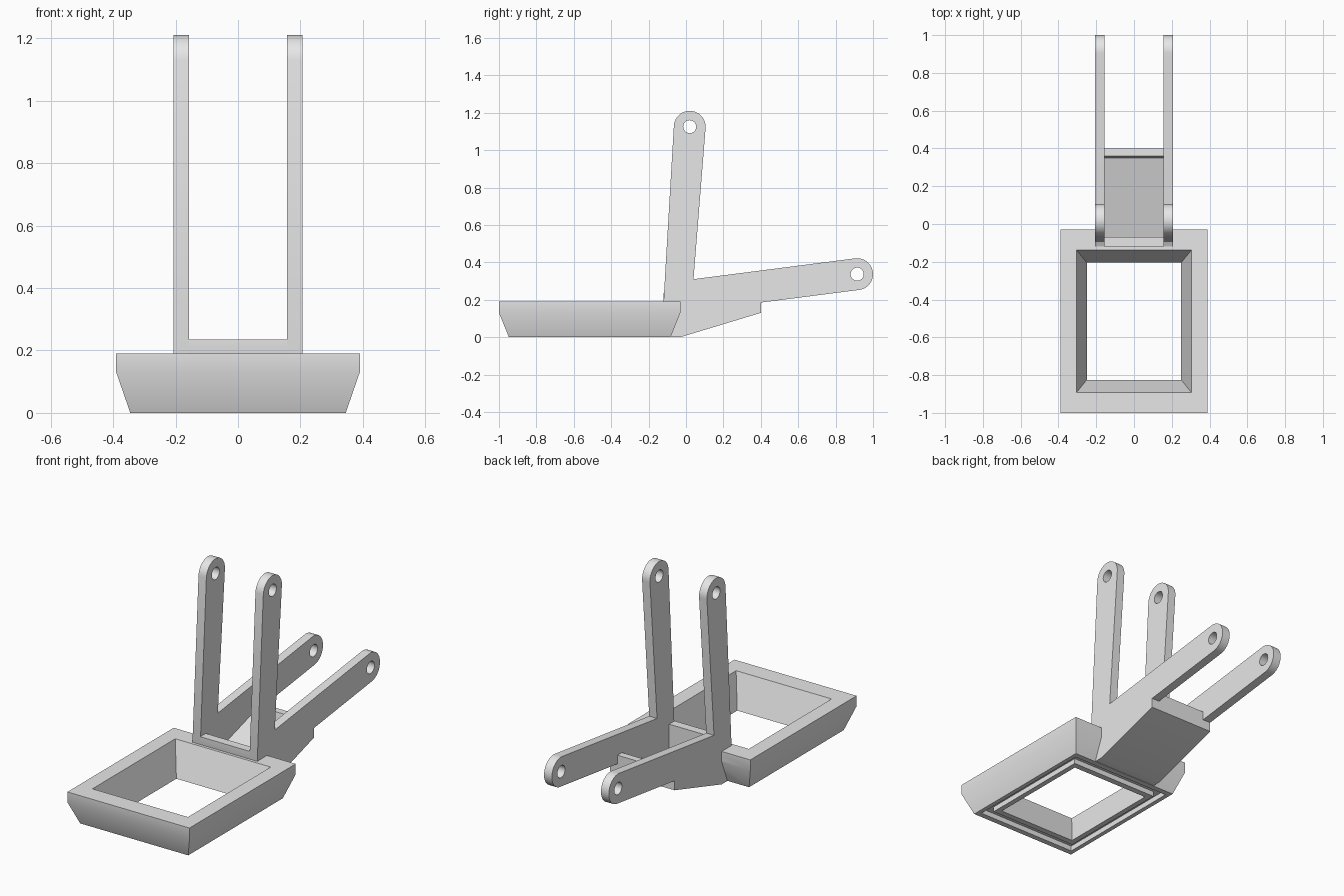
import bpy
import bmesh
from math import cos, sin, radians, tau
from mathutils import Vector

cube = bpy.data.objects.get("Cube")
if cube:
    bpy.data.objects.remove(cube, do_unlink=True)

GREY = (0.8, 0.8, 0.8, 1.0)
grey = bpy.data.materials.new("plain grey")
grey.use_nodes = True
grey.diffuse_color = GREY
grey.node_tree.nodes["Principled BSDF"].inputs["Base Color"].default_value = GREY


def add_object(name, mesh):
    mesh.materials.clear()
    mesh.materials.append(grey)
    obj = bpy.data.objects.new(name, mesh)
    bpy.context.collection.objects.link(obj)
    return obj


def clean(bm, mesh):
    bmesh.ops.remove_doubles(bm, verts=bm.verts, dist=0.0001)
    bmesh.ops.recalc_face_normals(bm, faces=bm.faces)
    bm.to_mesh(mesh)
    bm.free()


def arc(centre, radius, start, end, steps):
    """Points along an arc, angles in degrees."""
    angles = [radians(start + (end - start) * i / steps) for i in range(steps + 1)]
    return [(centre[0] + radius * cos(a), centre[1] + radius * sin(a)) for a in angles]


def side_prism(name, loops, x0, x1):
    """Extrude a (y, z) outline, with optional hole outlines, from x0 to x1."""
    curve = bpy.data.curves.new(name, "CURVE")
    curve.dimensions = "2D"
    curve.fill_mode = "BOTH"
    curve.extrude = (x1 - x0) / 2
    for loop in loops:
        spline = curve.splines.new("POLY")
        spline.points.add(len(loop) - 1)
        for point, (y, z) in zip(spline.points, loop):
            point.co = (y, z, 0, 1)
        spline.use_cyclic_u = True
    helper = bpy.data.objects.new(name, curve)
    mesh = bpy.data.meshes.new_from_object(helper)
    bpy.data.objects.remove(helper)
    bpy.data.curves.remove(curve)
    bm = bmesh.new()
    bm.from_mesh(mesh)
    for v in bm.verts:
        y, z, x = v.co
        v.co = Vector((x + (x0 + x1) / 2, y, z))
    clean(bm, mesh)
    mesh.name = name
    return add_object(name, mesh)


# Rectangular frame: nested rectangles (half width, half depth, height)
RINGS = [(0.345, 0.432, 0), (0.39, 0.485, 0.13), (0.39, 0.485, 0.19),
         (0.305, 0.378, 0.19), (0.25, 0.31, 0), (0.28, 0.345, 0),
         (0.28, 0.345, 0.03), (0.32, 0.40, 0.03), (0.32, 0.40, 0)]
bm = bmesh.new()
rings = [[bm.verts.new((sx * hx, -0.515 + sy * hy, z))
          for sx, sy in ((-1, -1), (1, -1), (1, 1), (-1, 1))] for hx, hy, z in RINGS]
for a, b in zip(rings, rings[1:] + rings[:1]):
    for i in range(4):
        j = (i + 1) % 4
        bm.faces.new((a[i], a[j], b[j], b[i]))
mesh = bpy.data.meshes.new("frame")
clean(bm, mesh)
frame = add_object("frame", mesh)

# Tray between the arms: front crossbar, sloped floor and back lip
INNER, OUTER = 0.157, 0.207
tray = side_prism("tray", [[
    (-0.08, 0), (-0.03, 0), (0.4, 0.13), (0.4, 0.235), (0.36, 0.235), (0.35, 0.185),
    (-0.07, 0.06), (-0.07, 0.235), (-0.12, 0.235), (-0.12, 0.19), (-0.09, 0.05)]],
    -INNER, INNER)

# Clear the tray pocket out of the frame's rear bar
cutter = side_prism("pocket_cutter", [[
    (-0.07, 0.06), (0.05, 0.0957), (0.05, 0.3), (-0.07, 0.3)]], -INNER, INNER)
cutter.hide_render = True
cut = frame.modifiers.new("pocket", "BOOLEAN")
cut.operation = "DIFFERENCE"
cut.solver = "EXACT"
cut.object = cutter
bpy.context.view_layer.objects.active = frame
bpy.ops.object.modifier_apply(modifier=cut.name)
bpy.data.objects.remove(cutter, do_unlink=True)

# Side brackets: upright arm and rear arm with rounded, drilled ends
TOP_PIVOT, REAR_PIVOT = (0.02, 1.125), (0.915, 0.337)
outline = [(-0.08, 0), (-0.03, 0), (0.4, 0.13), (0.4, 0.185)]
outline += arc(REAR_PIVOT, 0.085, -83, 97, 24)
outline += [(0.04, 0.31)]
outline += arc(TOP_PIVOT, 0.085, -4, 176, 24)
outline += [(-0.12, 0.19), (-0.09, 0.05)]
holes = [arc(p, 0.035, 0, 360 * 23 / 24, 23) for p in (TOP_PIVOT, REAR_PIVOT)]
brackets = [side_prism("left_bracket", [outline] + holes, INNER, OUTER),
            side_prism("right_bracket", [outline] + holes, -OUTER, -INNER)]

# Smooth the rounded ends while keeping edges crisp
bpy.ops.object.select_all(action="DESELECT")
for obj in [frame, tray] + brackets:
    obj.select_set(True)
bpy.context.view_layer.objects.active = frame
bpy.ops.object.shade_smooth_by_angle(angle=radians(30))
